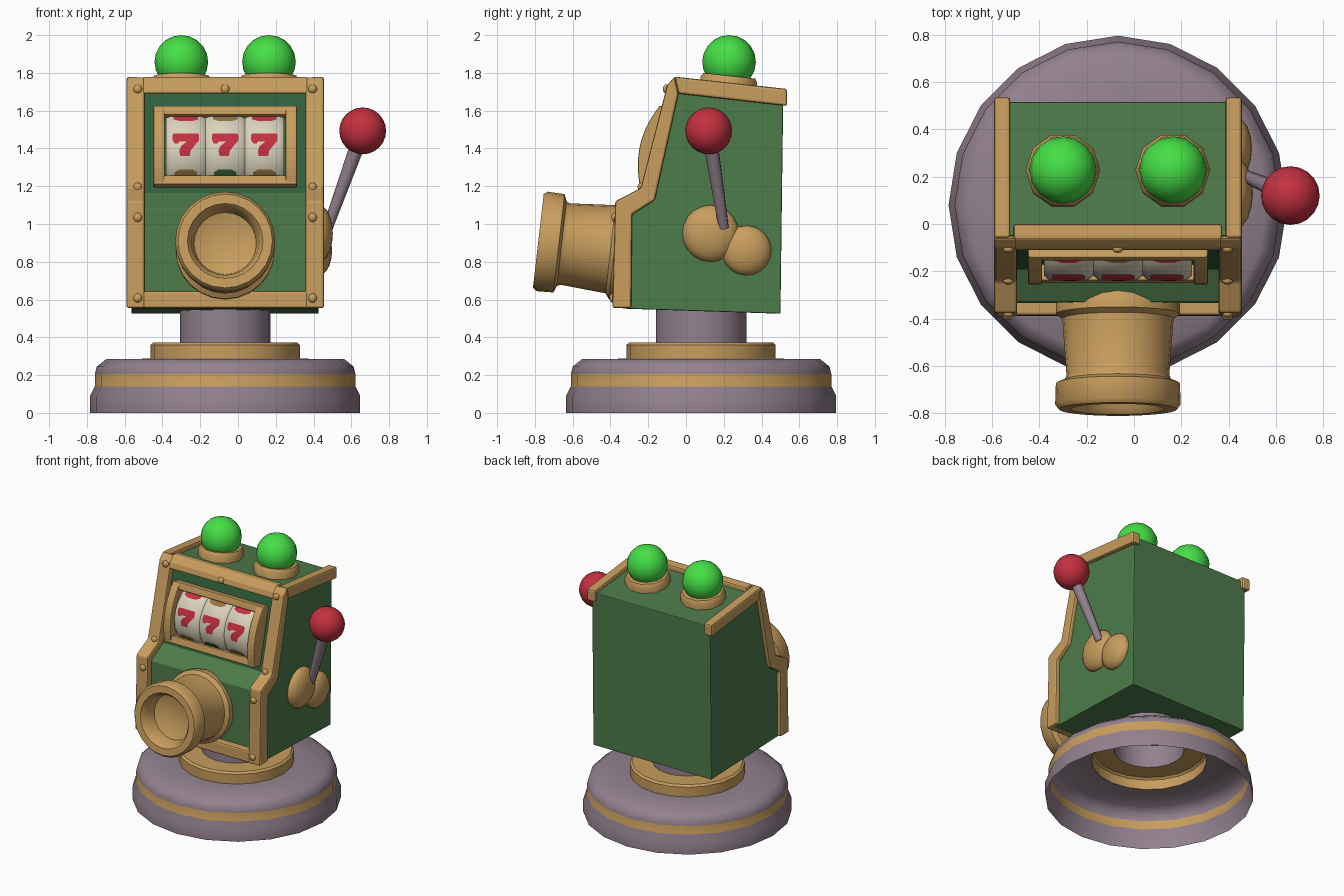
import bpy, bmesh, math
from mathutils import Vector, Matrix

cube = bpy.data.objects.get("Cube")
if cube:
    bpy.data.objects.remove(cube, do_unlink=True)

CX = -0.068  # centre line of the cabinet and base


def material(name, r, g, b):
    m = bpy.data.materials.new(name)
    m.use_nodes = True
    m.diffuse_color = (r, g, b, 1)
    bsdf = next(n for n in m.node_tree.nodes if n.type == 'BSDF_PRINCIPLED')
    bsdf.inputs["Base Color"].default_value = (r, g, b, 1)
    return m


GOLD = material("gold", .58, .34, .11)
GREEN = material("cabinet green", .075, .2, .07)
DEEP = material("deep green", .03, .12, .045)
GREY = material("mauve grey", .29, .22, .27)
RED = material("red", .55, .03, .05)
LAMP = material("lamp green", .06, .74, .06)
CREAM = material("cream", .7, .65, .5)
BROWN = material("brown", .3, .17, .05)


def finish(name, bm, mats, smooth=None):
    mesh = bpy.data.meshes.new(name)
    bm.to_mesh(mesh)
    bm.free()
    for m in mats:
        mesh.materials.append(m)
    ob = bpy.data.objects.new(name, mesh)
    bpy.context.collection.objects.link(ob)
    if smooth:
        bpy.ops.object.select_all(action='DESELECT')
        ob.select_set(True)
        bpy.context.view_layer.objects.active = ob
        bpy.ops.object.shade_smooth_by_angle(angle=math.radians(smooth))
    return ob


def prism(name, outline, x0, x1, mats, bevel=.012):
    """Extrude a (y, z) outline along x."""
    bm = bmesh.new()
    face = bm.faces.new([bm.verts.new((x0, y, z)) for y, z in outline])
    ext = bmesh.ops.extrude_face_region(bm, geom=[face])
    moved = [v for v in ext["geom"] if isinstance(v, bmesh.types.BMVert)]
    bmesh.ops.translate(bm, verts=moved, vec=(x1 - x0, 0, 0))
    bmesh.ops.recalc_face_normals(bm, faces=bm.faces)
    ob = finish(name, bm, mats)
    if bevel:
        mod = ob.modifiers.new("soft edges", 'BEVEL')
        mod.width, mod.segments = bevel, 2
    return ob


def lathe(name, profile, centre, axis, sides, mats, rule=None, smooth=40):
    """Turn an (r, h) profile around an axis; rule picks a material per band."""
    bm = bmesh.new()
    rings = []
    for r, h in profile:
        angles = [math.tau * i / sides for i in range(sides)]
        rings.append([bm.verts.new((r * math.cos(a), r * math.sin(a), h)) for a in angles])
    for k, (low, high) in enumerate(zip(rings, rings[1:])):
        for i in range(sides):
            j = (i + 1) % sides
            f = bm.faces.new((low[i], low[j], high[j], high[i]))
            f.material_index = rule(k) if rule else 0
    bmesh.ops.remove_doubles(bm, verts=bm.verts, dist=1e-5)
    turn = Vector(axis).to_track_quat('Z', 'Y').to_matrix().to_4x4()
    bm.transform(Matrix.Translation(centre) @ turn)
    return finish(name, bm, mats, smooth)


def ball(name, centre, size, mat, sides=16):
    bm = bmesh.new()
    bmesh.ops.create_uvsphere(bm, u_segments=sides, v_segments=sides // 2 + 2, radius=1)
    bm.transform(Matrix.Translation(centre) @ Matrix.Diagonal((*size, 1)))
    return finish(name, bm, [mat], 60)


# Hollow base, gold band, gold step and neck
lathe("base", [(.715, 0), (.715, .09), (.69, .14), (.69, .205), (.68, .245), (.63, .285),
               (.395, .287), (.395, .36), (.38, .373), (.24, .373), (.24, .58)],
      (CX, .08, 0), (0, 0, 1), 20, [GREY, GOLD], lambda k: int(k in (2, 6, 7, 8)))

# Cabinet, with a deeper green sloping panel
body = prism("cabinet", [(-.335, .552), (.5, .525), (.515, 1.69), (-.05, 1.742),
                         (-.19, 1.16), (-.33, 1.08)], CX - .495, CX + .495, [GREEN, DEEP], .006)
for p in body.data.polygons:
    p.material_index = int(p.normal.y < -.9 and p.normal.z > .1)

# Gold edging
for s, side in ((-1, "right"), (1, "left")):
    prism(side + "_post", [(-.39, .555), (-.375, 1.12), (-.24, 1.19), (-.1, 1.735), (-.06, 1.78),
                           (-.04, 1.69), (-.165, 1.127), (-.285, 1.05), (-.29, .555)],
          CX + s * .425, CX + s * .523, [GOLD])
    prism(side + "_top_rail", [(-.06, 1.78), (.535, 1.715), (.535, 1.625), (-.04, 1.69)],
          CX + s * .455, CX + s * .523, [GOLD])
prism("top_bar", [(-.1, 1.735), (-.06, 1.78), (0, 1.773), (0, 1.7), (-.112, 1.69)],
      CX - .44, CX + .44, [GOLD])
prism("bottom_bar", [(-.388, .555), (-.386, .645), (-.3, .645), (-.3, .555)],
      CX - .44, CX + .44, [GOLD])

# Rivets
for y, z in ((-.105, 1.715), (-.238, 1.195), (-.378, 1.035), (-.388, .608)):
    for s in (-1, 1):
        ball("rivet", (CX + s * .463, y, z), (.024, .018, .024), GOLD, 10)
ball("rivet", (CX, -.105, 1.715), (.024, .018, .024), GOLD, 10)

# Reel window, in its own tilted plane
ORIGIN = Vector((CX, -.182, 1.415))
UP, OUT = Vector((0, .249, .968)), Vector((0, -.968, .249))
REEL, DEPTH = .23, -.18


def window(x, v, out):
    return ORIGIN + Vector((x, 0, 0)) + UP * v + OUT * out


def side_outline(points):
    return [window(0, v, o).yz for v, o in points]


for v in (-.19, .19):
    prism("window_bar", side_outline([(v - .026, -.06), (v + .026, -.06),
                                      (v + .026, .015), (v - .026, .015)]),
          CX - .375, CX + .375, [GOLD], .008)
arc = [(.216 * k / 5, .06 - .05 * (k / 5) ** 2) for k in range(-5, 6)]
for s in (-1, 1):
    prism("window_side", side_outline([(.216, -.06), (-.216, -.06)] + arc),
          CX + s * .32, CX + s * .38, [GOLD], .008)


def decal(name, x, rows, mat):
    """Thin sign wrapped on a reel; rows run downwards as (left, right, arc length)."""
    bm = bmesh.new()
    r = REEL + .004
    pairs = []
    for x0, x1, t in rows:
        a = t / REEL
        spot = (r * math.sin(a), DEPTH + r * math.cos(a))
        pairs.append([bm.verts.new(window(x + e, *spot)) for e in (x0, x1)])
    for a, b in zip(pairs, pairs[1:]):
        bm.faces.new((a[0], b[0], b[1], a[1]))
    finish(name, bm, [mat])


for i in (-1, 0, 1):
    x = i * .208
    lathe("reel", [(0, -.104), (REEL - .02, -.104), (REEL, -.08), (REEL, .08),
                   (REEL - .02, .104), (0, .104)],
          window(x, 0, DEPTH), (1, 0, 0), 32, [CREAM])
    decal("seven_bar", x, [(-.065, .06, .055), (-.07, .07, .045), (-.07, .07, .015),
                           (-.065, .065, .008)], RED)
    decal("seven_serif", x, [(-.065, -.035, .008), (-.06, -.04, -.002)], RED)
    decal("seven_stem", x, [(.005, .065, .008), (-.025, .045, -.015), (-.035, .025, -.04),
                            (-.03, .02, -.068)], RED)
    decal("upper_sign", x, [(-.065, .065, .19), (-.065, .065, .15), (-.03, .03, .135)],
          RED if i else BROWN)
    decal("lower_sign", x, [(-.035, .035, -.14), (-.06, .06, -.155), (-.06, .06, -.19)],
          BROWN if i else DEEP)

# Cannon with rounded root and hollow muzzle
lathe("cannon", [(.19, -.1), (.24, -.04), (.262, .04), (.262, .08), (.235, .1), (.217, .34),
                 (.225, .36), (.262, .375), (.265, .465), (.25, .485), (.2, .485), (.18, .46),
                 (.165, .37), (.1, .345), (0, .34)],
      (CX, -.3, .855), (0, -.48, .055), 24, [GOLD])

# Lamps in gold collars
for s in (-1, 1):
    x = CX + s * .232
    lathe("lamp_collar", [(.155, -.05), (.158, .02), (.145, .04), (.1, .04), (0, .04)],
          (x, .225, 1.745), (0, .11, 1), 10, [GOLD])
    ball("lamp", (x, .228, 1.858), (.142, .142, .142), LAMP)

# Side lever
ball("lever_mount_front", (.43, .13, .95), (.072, .15, .15), GOLD)
ball("lever_mount_back", (.43, .32, .86), (.068, .132, .132), GOLD)
foot, knob = Vector((.475, .2, .98)), Vector((.66, .12, 1.493))
lathe("lever_arm", [(0, 0), (.027, 0), (.04, (knob - foot).length - .05)],
      foot, knob - foot, 10, [GREY])
ball("lever_knob", knob, (.124, .124, .124), RED, 20)
